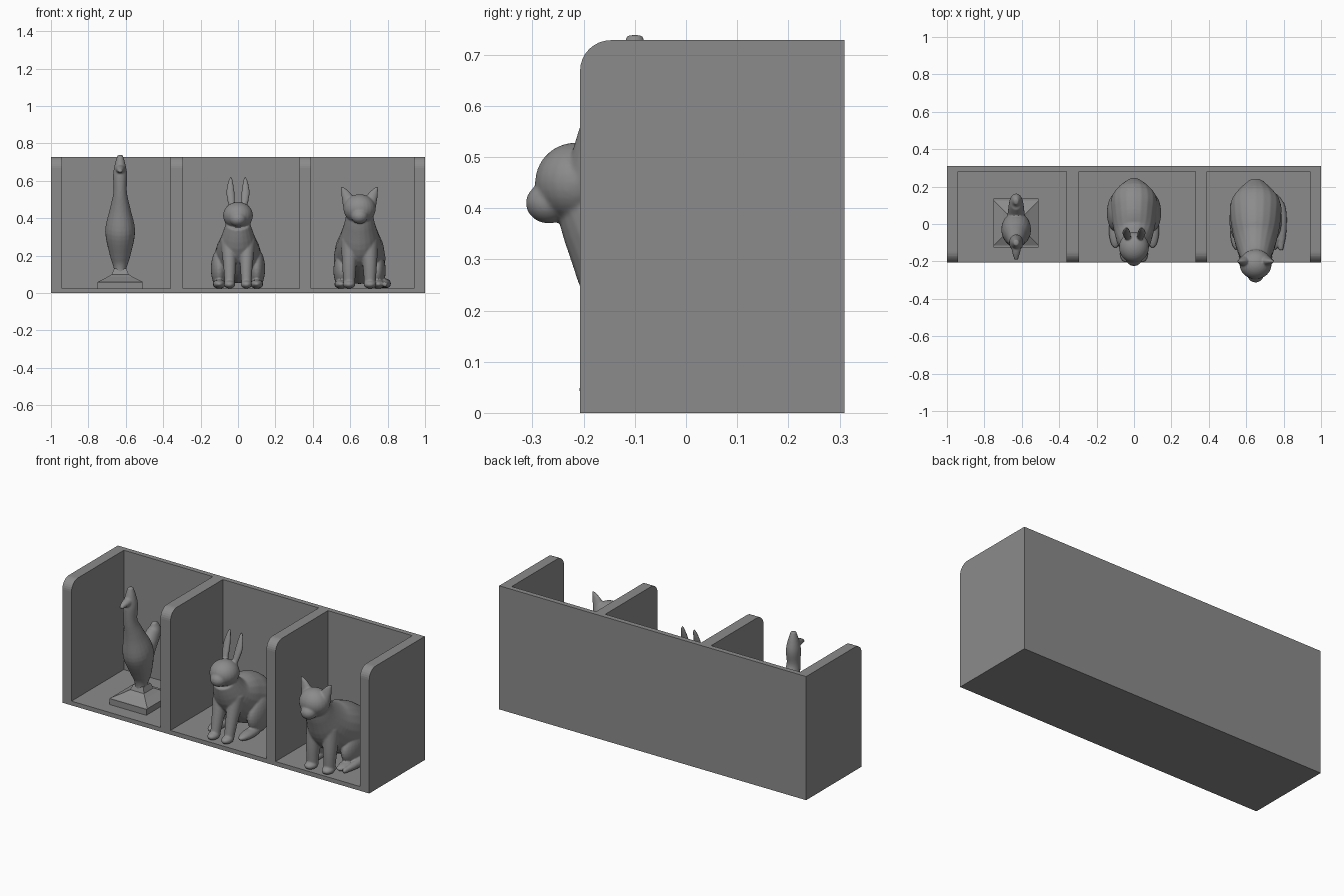
import bpy
import bmesh
import math
from mathutils import Vector, Matrix

if "Cube" in bpy.data.objects:
    bpy.data.objects.remove(bpy.data.objects["Cube"], do_unlink=True)

gray = bpy.data.materials.new("plain gray")
gray.use_nodes = True
GRAY = (0.26, 0.26, 0.26, 1)
gray.diffuse_color = GRAY
gray.node_tree.nodes["Principled BSDF"].inputs["Base Color"].default_value = GRAY

FLOOR = 0.025
HEIGHT = 0.728
FRONT, BACK = -0.207, 0.31


def finish(name, bm, location=(0, 0, 0)):
    """Turn a bmesh into a named gray object."""
    bmesh.ops.recalc_face_normals(bm, faces=bm.faces)
    mesh = bpy.data.meshes.new(name)
    bm.to_mesh(mesh)
    bm.free()
    mesh.materials.append(gray)
    obj = bpy.data.objects.new(name, mesh)
    obj.location = location
    bpy.context.collection.objects.link(obj)
    return obj


def box(name, x0, x1, y0, y1, z0, z1):
    bm = bmesh.new()
    size = Matrix.Diagonal((x1 - x0, y1 - y0, z1 - z0, 1))
    middle = Matrix.Translation(((x0 + x1) / 2, (y0 + y1) / 2, (z0 + z1) / 2))
    bmesh.ops.create_cube(bm, size=1, matrix=middle @ size)
    return finish(name, bm)


def panel(name, x0, x1):
    """Upright board with a rounded top front corner."""
    radius, steps = 0.06, 8
    profile = [(BACK - 0.03, 0), (BACK - 0.03, HEIGHT)]
    for i in range(steps + 1):
        a = math.pi / 2 * (1 + i / steps)
        profile.append((FRONT + radius + radius * math.cos(a),
                        HEIGHT - radius + radius * math.sin(a)))
    profile.append((FRONT, 0))
    bm = bmesh.new()
    face = bm.faces.new([bm.verts.new((x0, y, z)) for y, z in profile])
    extruded = bmesh.ops.extrude_face_region(bm, geom=[face])["geom"]
    moved = [v for v in extruded if isinstance(v, bmesh.types.BMVert)]
    bmesh.ops.translate(bm, verts=moved, vec=(x1 - x0, 0, 0))
    bm.faces.ensure_lookup_table()
    return finish(name, bm)


def blob(bm, center, radii, both=False):
    """Ellipsoid, optionally mirrored across x."""
    for side in ((1, -1) if both else (1,)):
        place = Matrix.Translation((side * center[0], center[1], center[2]))
        bmesh.ops.create_uvsphere(bm, u_segments=24, v_segments=16, radius=1,
                                  matrix=place @ Matrix.Diagonal((*radii, 1)))


def spline(points, steps=5):
    """Smooth interpolation through the control rings."""
    rows = [Vector(p) for p in points]
    rows = [rows[0]] + rows + [rows[-1]]
    result = []
    for a, b, c, d in zip(rows, rows[1:], rows[2:], rows[3:]):
        for i in range(steps):
            t = i / steps
            result.append(b + (c - a) * t / 2
                          + (a - b * 2.5 + c * 2 - d / 2) * t * t
                          + (b * 1.5 - a / 2 - c * 1.5 + d / 2) * t ** 3)
    return result + [rows[-1]]


def loft(bm, points, both=False, sides=20):
    """Elliptical tube; each ring is x, y, z, half width, half depth."""
    rows = spline(points)
    for mirror in ((1, -1) if both else (1,)):
        rings = []
        for i, row in enumerate(rows):
            before, after = rows[max(i - 1, 0)], rows[min(i + 1, len(rows) - 1)]
            along = Vector((after - before)[:3]).normalized()
            across = Vector((1, 0, 0))
            across = (across - along * across.dot(along)).normalized()
            depth = along.cross(across)
            ring = []
            for k in range(sides):
                a = math.tau * k / sides
                p = (Vector(row[:3]) + across * row[3] * math.cos(a)
                     + depth * row[4] * math.sin(a))
                ring.append(bm.verts.new((p.x * mirror, p.y, p.z)))
            rings.append(ring)
        for low, high in zip(rings, rings[1:]):
            for k in range(sides):
                n = (k + 1) % sides
                bm.faces.new((low[k], low[n], high[n], high[k]))
        bm.faces.new(rings[0])
        bm.faces.new(rings[-1])


def sculpt(name, bm, x):
    """Fuse the overlapping forms into one smooth figure."""
    obj = finish(name, bm, (x, 0, 0))
    fuse = obj.modifiers.new("fuse", "REMESH")
    fuse.mode = "VOXEL"
    fuse.voxel_size = 0.005
    fuse.use_smooth_shade = True
    soften = obj.modifiers.new("soften", "SMOOTH")
    soften.factor = 0.5
    soften.iterations = 5


# Shelf: back, floor and four upright boards
box("shelf_back", -1, 1, BACK - 0.03, BACK, 0, HEIGHT)
box("shelf_floor", -1, 1, FRONT, BACK - 0.03, 0, FLOOR)
panel("right_end", -1, -0.94)
panel("right_divider", -0.36, -0.295)
panel("left_divider", 0.33, 0.39)
panel("left_end", 0.94, 1)

# Duck pedestal: square slab with a flared foot
DUCK_X = -0.63
box("pedestal_slab", DUCK_X - 0.12, DUCK_X + 0.12, -0.125, 0.135, FLOOR, 0.06)
flare = bmesh.new()
previous = None
for half, z in ((0.12, 0.06), (0.07, 0.085), (0.045, 0.1), (0.033, 0.13)):
    ring = [flare.verts.new((sx * half, sy * half, z))
            for sx, sy in ((-1, -1), (1, -1), (1, 1), (-1, 1))]
    if previous:
        for k in range(4):
            n = (k + 1) % 4
            flare.faces.new((previous[k], previous[n], ring[n], ring[k]))
    else:
        flare.faces.new(ring)
    previous = ring
flare.faces.new(previous)
finish("pedestal_flare", flare, (DUCK_X, 0.005, 0))

# Duck: legs to crown in one sweep, then beak and raised tail
duck = bmesh.new()
loft(duck, [(0, 0, .08, .04, .04), (0, 0, .13, .034, .035), (0, 0, .2, .055, .06),
            (0, -.03, .33, .08, .09), (0, -.07, .45, .055, .06),
            (0, -.1, .54, .036, .04), (0, -.1, .63, .038, .045),
            (0, -.1, .69, .028, .032), (0, -.1, .738, .014, .015)])
loft(duck, [(0, -.1, .66, .03, .035), (0, -.15, .66, .022, .02), (0, -.19, .65, .01, .009)])
loft(duck, [(0, 0, .25, .05, .07), (0, .06, .33, .045, .05),
            (0, .12, .4, .035, .045), (0, .12, .45, .012, .015)])
sculpt("duck", duck, DUCK_X)

# Rabbit: body, haunches, legs, head and ears
rabbit = bmesh.new()
loft(rabbit, [(0, .22, .12, .04, .05), (0, .14, .17, .12, .13), (0, .04, .21, .12, .14),
              (0, -.06, .27, .1, .1), (0, -.12, .37, .065, .07)])
blob(rabbit, (.1, .06, .13), (.045, .1, .105), True)
blob(rabbit, (.1, -.03, .048), (.035, .1, .025), True)
loft(rabbit, [(.05, -.08, .28, .045, .05), (.045, -.12, .15, .034, .036),
              (.045, -.15, .04, .026, .026)], True)
blob(rabbit, (.045, -.16, .046), (.03, .045, .022), True)
blob(rabbit, (0, -.125, .415), (.08, .083, .072))
blob(rabbit, (0, -.18, .395), (.045, .045, .04))
loft(rabbit, [(.03, -.08, .45, .015, .014), (.04, -.05, .53, .022, .014),
              (.04, -.03, .59, .014, .01), (.038, -.02, .62, .005, .005)], True)
sculpt("rabbit", rabbit, 0)

# Cat: body, haunches, legs, head, pointed ears and curled tail
cat = bmesh.new()
loft(cat, [(0, .21, .1, .05, .06), (0, .12, .16, .13, .13), (0, .03, .21, .135, .145),
           (0, -.08, .27, .115, .13), (0, -.16, .36, .085, .085), (0, -.2, .43, .07, .06)])
blob(cat, (.095, .02, .12), (.045, .11, .095), True)
blob(cat, (.1, -.05, .047), (.035, .09, .024), True)
loft(cat, [(.05, -.13, .28, .05, .055), (.055, -.15, .15, .038, .04),
           (.055, -.155, .04, .03, .03)], True)
blob(cat, (.056, -.165, .046), (.034, .045, .022), True)
blob(cat, (0, -.215, .45), (.086, .08, .078))
blob(cat, (0, -.268, .41), (.045, .045, .04))
loft(cat, [(.05, -.2, .47, .04, .035), (.075, -.2, .53, .024, .016),
           (.097, -.2, .568, .005, .005)], True)
loft(cat, [(.04, .18, .06, .03, .03), (.13, .1, .052, .026, .026),
           (.142, -.03, .05, .024, .024), (.135, -.14, .046, .012, .012)])
sculpt("cat", cat, 0.65)
